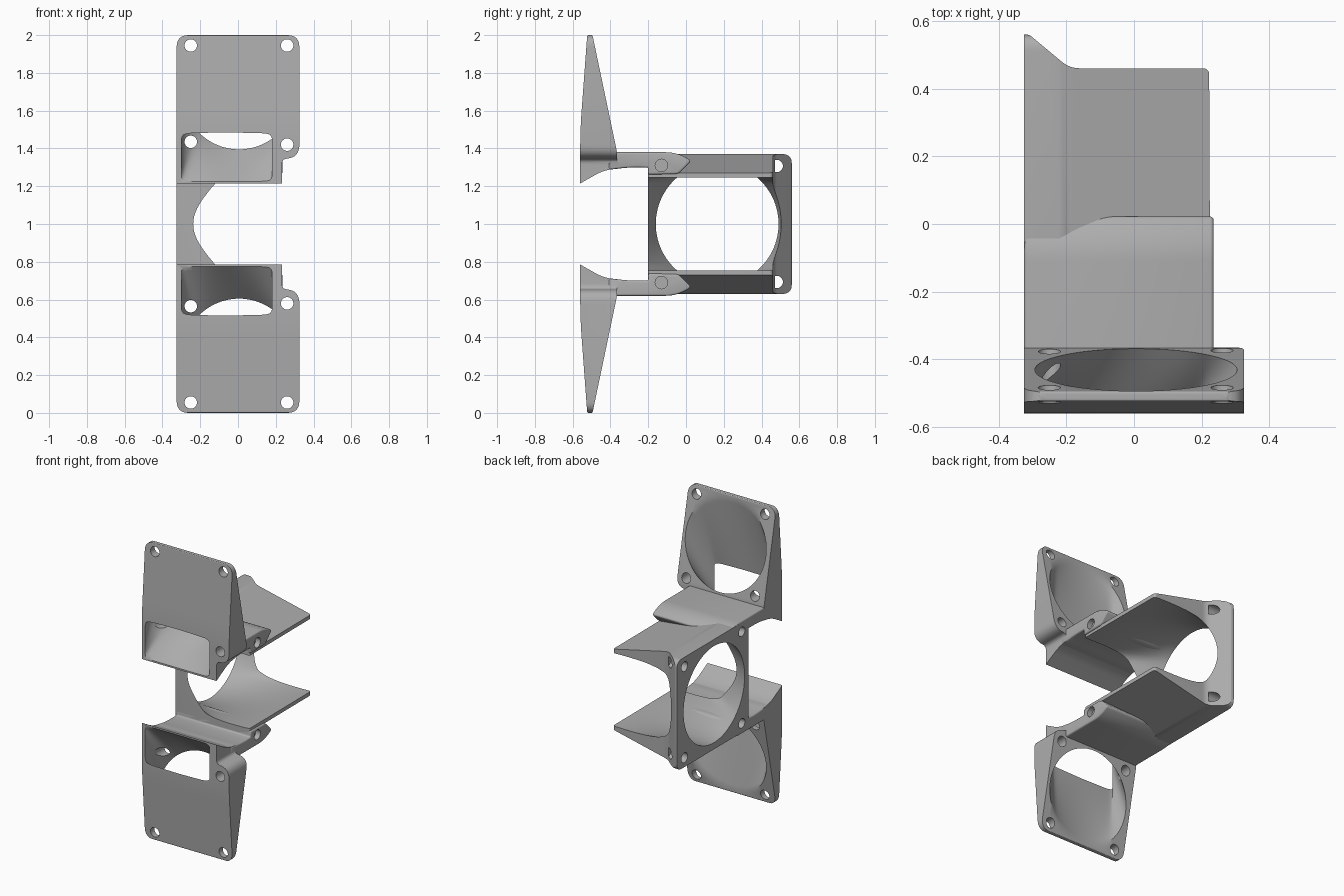
import bpy, bmesh
from math import cos, sin, pi
from mathutils import Vector

cube = bpy.data.objects.get("Cube")
if cube:
    bpy.data.objects.remove(cube, do_unlink=True)

grey = bpy.data.materials.new("plain grey")
grey.use_nodes = True
colour = (0.42, 0.42, 0.42, 1)
grey.diffuse_color = colour
grey.node_tree.nodes["Principled BSDF"].inputs["Base Color"].default_value = colour


def loft(name, rings):
    """Closed solid through rings of equal length."""
    bm = bmesh.new()
    loops = [[bm.verts.new(p) for p in ring] for ring in rings]
    n = len(loops[0])
    for a, b in zip(loops, loops[1:]):
        for i in range(n):
            j = (i + 1) % n
            bm.faces.new((a[i], a[j], b[j], b[i]))
    bm.faces.new(loops[0])
    bm.faces.new(loops[-1])
    bmesh.ops.recalc_face_normals(bm, faces=bm.faces)
    mesh = bpy.data.meshes.new(name)
    bm.to_mesh(mesh)
    bm.free()
    mesh.materials.append(grey)
    obj = bpy.data.objects.new(name, mesh)
    bpy.context.collection.objects.link(obj)
    return obj


def prism(name, axis, points, lo, hi, flip=False):
    """Extrude a flat outline along x, y or z; flip mirrors about mid height."""
    def place(p, d):
        v = list(p)
        v.insert("xyz".index(axis), d)
        if flip:
            v[2] = 2 - v[2]
        return v
    return loft(name, [[place(p, d) for p in points] for d in (lo, hi)])


def rounded(corners):
    """Outline from (a, b, radius) corners."""
    out = []
    for i, (a, b, r) in enumerate(corners):
        p = Vector((a, b))
        if not r:
            out.append(p)
            continue
        q = p + (Vector(corners[i - 1][:2]) - p).normalized() * r
        s = p + (Vector(corners[(i + 1) % len(corners)][:2]) - p).normalized() * r
        for k in range(9):
            t = k / 8
            out.append(q * (1 - t) ** 2 + p * 2 * t * (1 - t) + s * t * t)
    return out


def circle(a, b, r, n=32):
    return [(a + r * cos(2 * pi * i / n), b + r * sin(2 * pi * i / n)) for i in range(n)]


def soft_square(n, power=14):
    """Unit square with soft corners, stepped by the same angles as a circle."""
    pts = []
    for i in range(n):
        c, s = cos(2 * pi * i / n), sin(2 * pi * i / n)
        k = (abs(c) ** power + abs(s) ** power) ** (-1 / power)
        pts.append((c * k, s * k))
    return pts


def blend(start, end, steps=12):
    """Rings that change evenly from one ring to another."""
    return [[a.lerp(b, k / steps) for a, b in zip(start, end)] for k in range(steps + 1)]


def shifted(ring, offset):
    return [p + Vector(offset) for p in ring]


def combine(obj, other, operation):
    other.hide_render = True
    mod = obj.modifiers.new(operation.lower(), "BOOLEAN")
    mod.operation, mod.object, mod.solver = operation, other, "EXACT"
    apply(obj, mod)
    bpy.data.objects.remove(other, do_unlink=True)


def apply(obj, mod):
    bpy.context.view_layer.objects.active = obj
    bpy.ops.object.modifier_apply(modifier=mod.name)


def finish(obj):
    obj.data.shade_smooth()
    obj.data.set_sharp_from_angle(angle=0.6)


N = 96

# Front fan hoods with their nozzle and connecting arm, upper and lower
for name, flip in (("upper", False), ("lower", True)):
    side = rounded([(-0.56, 1.215, 0), (-0.43, 1.288, 0.06), (-0.365, 1.294, 0),
                    (-0.365, 1.38, 0.025), (-0.495, 2.0, 0.008),
                    (-0.523, 2.0, 0.008), (-0.56, 1.5, 0.1)])
    hood = prism(name + "_fan_hood", "x", side, -0.4, 0.4, flip)
    front = rounded([(-0.325, 1.20, 0.02), (0.232, 1.20, 0), (0.232, 1.345, 0.03),
                     (0.325, 1.35, 0.07), (0.325, 2.0, 0.065), (-0.325, 2.0, 0.065)])
    combine(hood, prism("front_outline", "y", front, -0.7, -0.2, flip), "INTERSECT")

    arm_side = rounded([(-0.41, 1.287, 0), (-0.3, 1.30, 0.05), (-0.2, 1.30, 0),
                        (-0.2, 1.262, 0), (-0.04, 1.265, 0.02), (0.03, 1.335, 0.02),
                        (-0.05, 1.38, 0.06), (-0.41, 1.38, 0)])
    arm = prism("arm", "x", arm_side, -0.325, 0.235, flip)
    bevel = arm.modifiers.new("bevel", "BEVEL")
    bevel.width, bevel.segments, bevel.limit_method = 0.012, 3, "ANGLE"
    bevel.angle_limit = 0.9
    apply(arm, bevel)
    combine(hood, arm, "UNION")

    # Air passage from the round fan seat to the square outlet
    seat = [Vector((x, -0.365 - (z - 1.385) * 0.211, z)) for x, z in circle(0.006, 1.695, 0.299, N)]
    outlet = [Vector((-0.06 + 0.24 * a, -0.56, 1.35 + 0.124 * b)) for a, b in soft_square(N)]
    rings = [shifted(seat, (0, 0.05, 0))] + blend(seat, outlet) + [shifted(outlet, (0, -0.05, 0))]
    if flip:
        rings = [[Vector((p.x, p.y, 2 - p.z)) for p in ring] for ring in rings]
    combine(hood, loft("passage", rings), "DIFFERENCE")

    # Screw holes of the hood and the shallow cross holes of the arm
    for x, z in ((-0.25, 1.945), (0.26, 1.945), (-0.25, 1.435), (0.26, 1.42)):
        combine(hood, prism("drill", "y", circle(x, z, 0.033), -0.7, -0.25, flip), "DIFFERENCE")
    for start, end in ((-0.5, -0.2), (0.2, 0.5)):
        combine(hood, prism("drill", "x", circle(-0.13, 1.31, 0.033), start, end, flip), "DIFFERENCE")
    finish(hood)

# Side fan duct: sloped flange at the back, walls closing in towards the outlet
plan = rounded([(-0.325, -0.2, 0), (0.225, -0.2, 0.015), (0.222, 0.46, 0.02),
                (-0.19, 0.46, 0.03), (-0.31, 0.56, 0.01), (-0.325, 0.56, 0)])
duct = prism("side_fan_duct", "z", plan, 0.5, 1.5)
edge = rounded([(-0.2, 0.63, 0.03), (0.56, 0.63, 0.05), (0.56, 1.37, 0.05), (-0.2, 1.37, 0.03)])
combine(duct, prism("side_outline", "x", edge, -0.5, 0.5), "INTERSECT")
taper = rounded([(-0.4, 0.62, 0), (-0.26, 0.62, 0.08), (0.24, 0.733, 0),
                 (0.24, 1.267, 0), (-0.26, 1.38, 0.08), (-0.4, 1.38, 0)])
combine(duct, prism("taper_outline", "y", taper, -0.5, 0.8), "INTERSECT")

# Round to square air passage, flaring out through the side walls
ring = [Vector((-0.325, y, z)) for y, z in circle(0.165, 1.0, 0.325, N)]
mouth = [Vector((0.225, 0.165 + (0.42 if a > 0 else 0.575) * a, 1 + 0.245 * b))
         for a, b in soft_square(N)]
rings = [shifted(ring, (-0.08, 0, 0))] + blend(ring, mouth) + [shifted(mouth, (0.1, 0, 0))]
combine(duct, loft("passage", rings), "DIFFERENCE")

# Screw holes of the duct
for flip in (False, True):
    for y in (0.48, -0.13):
        combine(duct, prism("drill", "x", circle(y, 1.307, 0.033), -0.5, -0.2, flip), "DIFFERENCE")
finish(duct)
